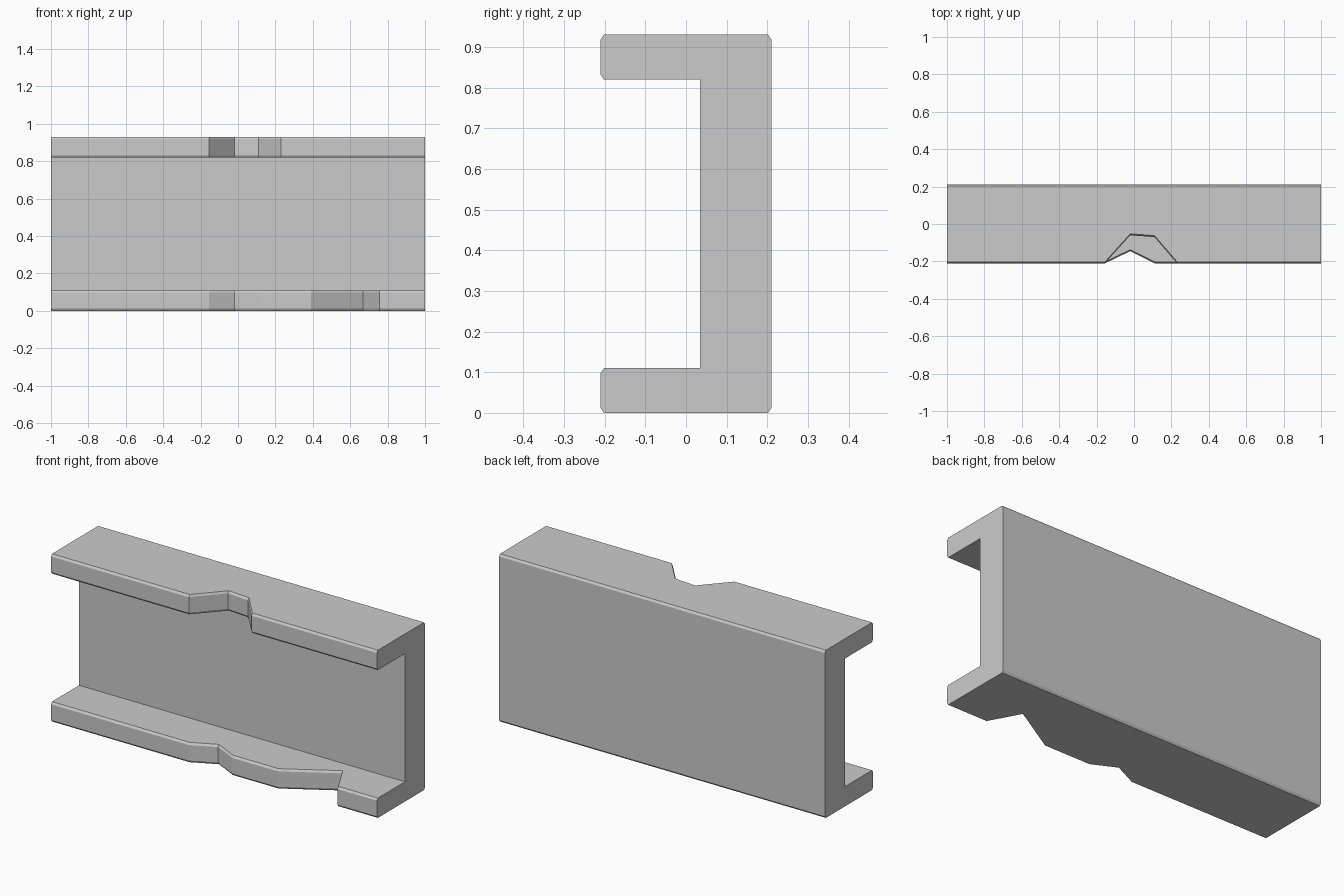
import bpy
import bmesh
import math

cube = bpy.data.objects.get("Cube")
if cube:
    bpy.data.objects.remove(cube, do_unlink=True)

HEIGHT, FLANGE = 0.93, 0.11
FRONT, WEB, BACK = -0.21, 0.035, 0.21
CY, CZ = 0.008, 0.012  # chamfer depth and height

# Front edge of each flange as (x, y), with its broken-out notches
UPPER = [(-1, FRONT), (-0.155, FRONT), (-0.02, -0.06), (0.11, -0.07),
         (0.23, FRONT), (1, FRONT)]
LOWER = [(-1, FRONT), (-0.155, FRONT), (-0.02, -0.145), (0.11, FRONT),
         (0.39, FRONT), (0.668, -0.045), (0.757, FRONT), (1, FRONT)]


def edge_y(path, x):
    for (x0, y0), (x1, y1) in zip(path, path[1:]):
        if x <= x1:
            return y0 + (y1 - y0) * (x - x0) / (x1 - x0)
    return path[-1][1]


def flange_tip(y, z0, z1):
    return [(y + CY, z0), (y, z0 + CZ), (y, z1 - CZ), (y + CY, z1)]


def section(x):
    """Chamfered channel outline at one station along the beam."""
    return ([(BACK, CZ), (BACK - CY, 0)]
            + flange_tip(edge_y(LOWER, x), 0, FLANGE)
            + [(WEB, FLANGE), (WEB, HEIGHT - FLANGE)]
            + flange_tip(edge_y(UPPER, x), HEIGHT - FLANGE, HEIGHT)
            + [(BACK - CY, HEIGHT), (BACK, HEIGHT - CZ)])


# Loft the outline through every notch corner
bm = bmesh.new()
stations = sorted({x for x, _ in UPPER + LOWER})
rings = [[bm.verts.new((x, y, z)) for y, z in section(x)] for x in stations]
for a, b in zip(rings, rings[1:]):
    for i in range(len(a)):
        j = (i + 1) % len(a)
        bm.faces.new((a[i], a[j], b[j], b[i]))
bm.faces.new(rings[0])
bm.faces.new(rings[-1])
bmesh.ops.dissolve_limit(bm, angle_limit=math.radians(0.5),
                         verts=bm.verts[:], edges=bm.edges[:])
bmesh.ops.recalc_face_normals(bm, faces=bm.faces[:])
mesh = bpy.data.meshes.new("channel_beam")
bm.to_mesh(mesh)
bm.free()

beam = bpy.data.objects.new("channel_beam", mesh)
bpy.context.collection.objects.link(beam)

# Plain grey finish
grey = bpy.data.materials.new("plain_grey")
grey.use_nodes = True
colour = (0.6, 0.6, 0.6, 1)
grey.diffuse_color = colour
grey.node_tree.nodes["Principled BSDF"].inputs["Base Color"].default_value = colour
mesh.materials.append(grey)
